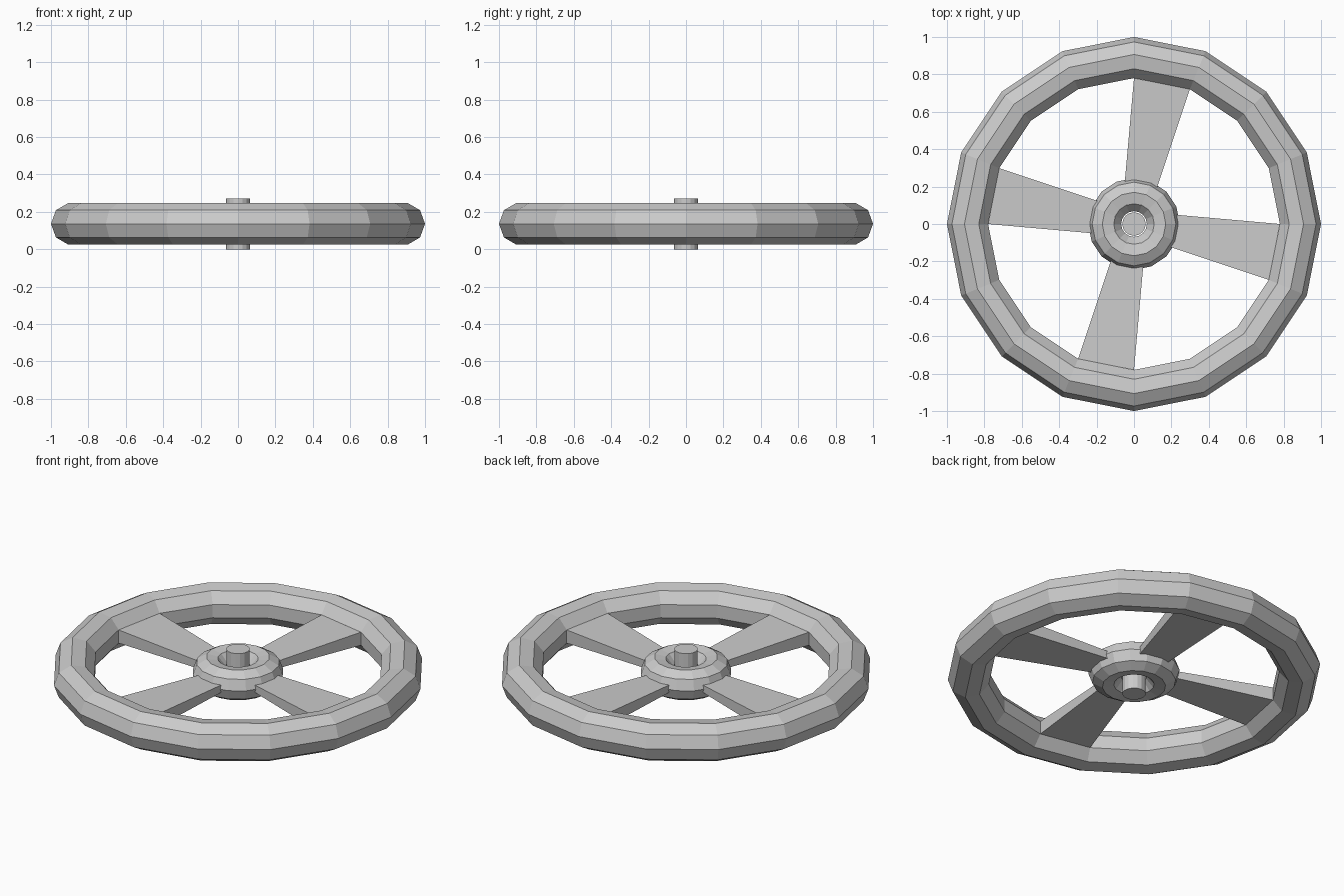
import bpy, bmesh
from math import cos, sin, pi
from mathutils import Matrix, Vector

if "Cube" in bpy.data.objects:
    bpy.data.objects.remove(bpy.data.objects["Cube"])

MID = 0.136   # height of the wheel's centre plane


def finish(bm, name):
    bmesh.ops.recalc_face_normals(bm, faces=bm.faces)
    mesh = bpy.data.meshes.new(name)
    bm.to_mesh(mesh)
    bm.free()
    obj = bpy.data.objects.new(name, mesh)
    bpy.context.collection.objects.link(obj)
    return obj


def ring(name, major, minor, around=16, sides=9):
    """Low-poly torus with its section starting at the outer edge."""
    bm = bmesh.new()
    loops = []
    for i in range(around):
        a = 2 * pi * i / around
        loop = []
        for j in range(sides):
            b = 2 * pi * j / sides
            r = major + minor * cos(b)
            loop.append(bm.verts.new((r * cos(a), r * sin(a), MID + minor * sin(b))))
        loops.append(loop)
    for i in range(around):
        p, q = loops[i], loops[(i + 1) % around]
        for j in range(sides):
            k = (j + 1) % sides
            bm.faces.new((p[j], q[j], q[k], p[k]))
    return finish(bm, name)


# rim and hub
ring("rim", 0.8866, 0.1134)
ring("hub", 0.154, 0.091)

# axle
bm = bmesh.new()
bmesh.ops.create_cone(bm, cap_ends=True, segments=16, radius1=0.063, radius2=0.063,
                      depth=2 * MID, matrix=Matrix.Translation((0, 0, MID)))
finish(bm, "axle")


# tapered spokes, growing from one facet of the rim's inner face
def spoke(index):
    bm = bmesh.new()
    outer = [((0.0, 0.78), 0.0388), ((0.2985, 0.7206), 0.0388)]
    inner = [((-0.055, 0.16), 0.02), ((0.108, 0.15), 0.02)]
    turn = Matrix.Rotation(index * pi / 2, 4, 'Z')

    def corner(point, z):
        return bm.verts.new(turn @ Vector((*point, MID + z)))

    (a, ha), (b, hb) = outer
    (c, hc), (d, hd) = inner
    end1 = [corner(a, ha), corner(b, hb), corner(b, -hb), corner(a, -ha)]
    end2 = [corner(c, hc), corner(d, hd), corner(d, -hd), corner(c, -hc)]
    for j in range(4):
        k = (j + 1) % 4
        bm.faces.new((end1[j], end1[k], end2[k], end2[j]))
    bm.faces.new(end1)
    bm.faces.new(end2)
    finish(bm, f"spoke_{index + 1}")


for n in range(4):
    spoke(n)
